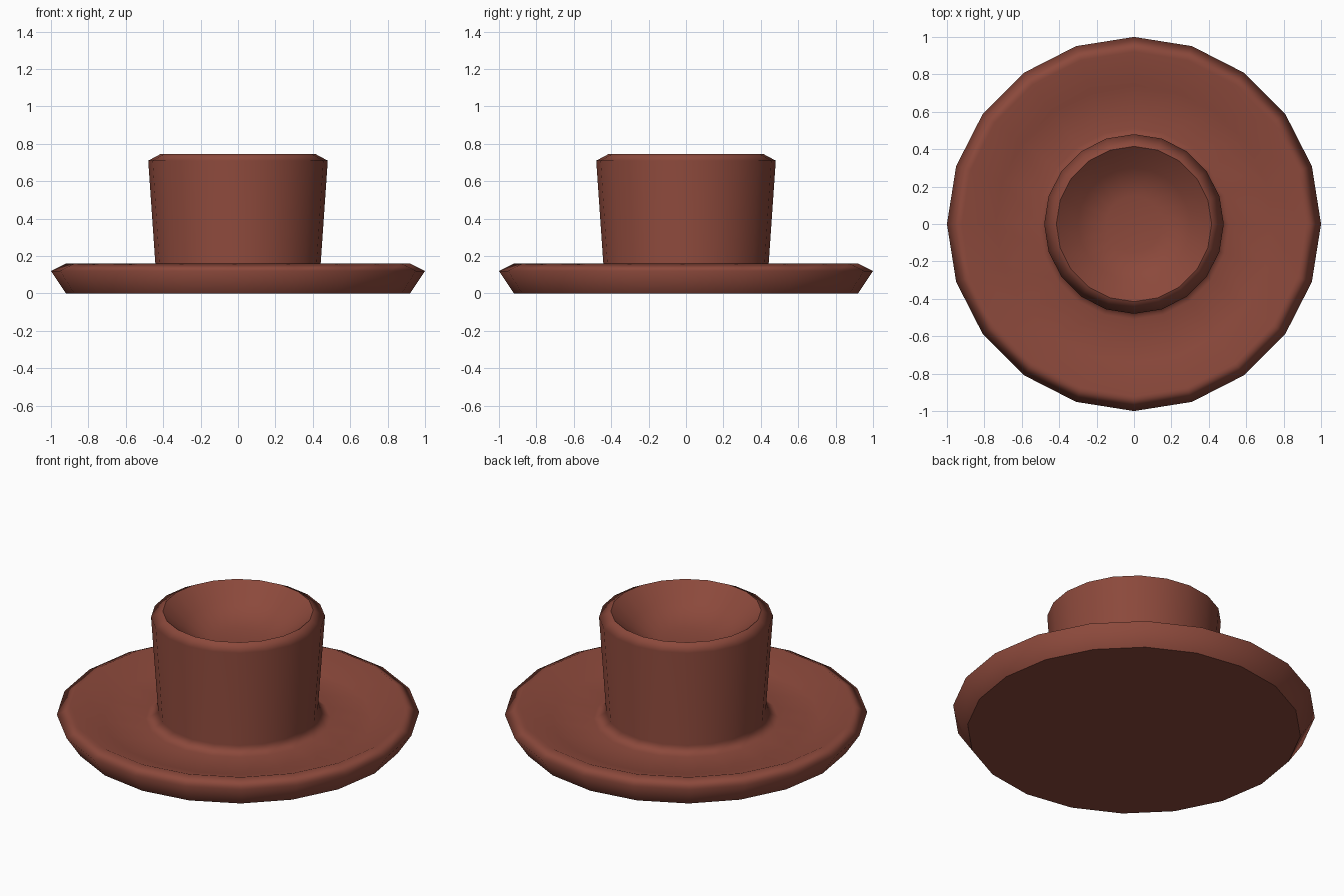
import bpy
import bmesh
from math import cos, sin, tau

SIDES = 20

cube = bpy.data.objects.get("Cube")
if cube:
    bpy.data.objects.remove(cube, do_unlink=True)

# Terracotta material
clay = bpy.data.materials.new("terracotta brown")
clay.use_nodes = True
color = (0.26, 0.066, 0.044, 1)
clay.diffuse_color = color
shader = next(n for n in clay.node_tree.nodes if n.type == 'BSDF_PRINCIPLED')
shader.inputs["Base Color"].default_value = color
shader.inputs["Roughness"].default_value = 0.8

# Radius and height, from the underside over the dish into the cup
saucer = [(0.92, 0), (1, 0.12), (0.92, 0.16), (0.74, 0.09), (0.51, 0.09)]
cup = [(0.44, 0.13), (0.48, 0.71), (0.415, 0.745)]
bowl = [(0.3, 0.65), (0.15, 0.57)]


def lathe(name, profile, sharp_rings):
    """Revolve a profile, close both ends and crease the listed rings."""
    bm = bmesh.new()
    rings = [[bm.verts.new((r * cos(tau * i / SIDES), r * sin(tau * i / SIDES), z))
              for i in range(SIDES)] for r, z in profile]
    for low, high in zip(rings, rings[1:]):
        for i in range(SIDES):
            j = (i + 1) % SIDES
            bm.faces.new((low[i], low[j], high[j], high[i]))
    bm.faces.new(rings[0][::-1])
    bm.faces.new(rings[-1])
    for face in bm.faces:
        face.smooth = True
    for k in sharp_rings:
        for i in range(SIDES):
            bm.edges.get((rings[k][i], rings[k][i - 1])).smooth = False
    mesh = bpy.data.meshes.new(name)
    bm.to_mesh(mesh)
    bm.free()
    mesh.materials.append(clay)
    obj = bpy.data.objects.new(name, mesh)
    bpy.context.collection.objects.link(obj)
    # Large faces lead the shading, so the walls read clean
    weighted = obj.modifiers.new("weighted_normals", 'WEIGHTED_NORMAL')
    weighted.keep_sharp = True
    return obj


# Cup and saucer share one surface, creased at the underside and the cup's lip
lip = len(saucer + cup) - 1
lathe("cup_on_saucer", saucer + cup + bowl, (0, lip))
